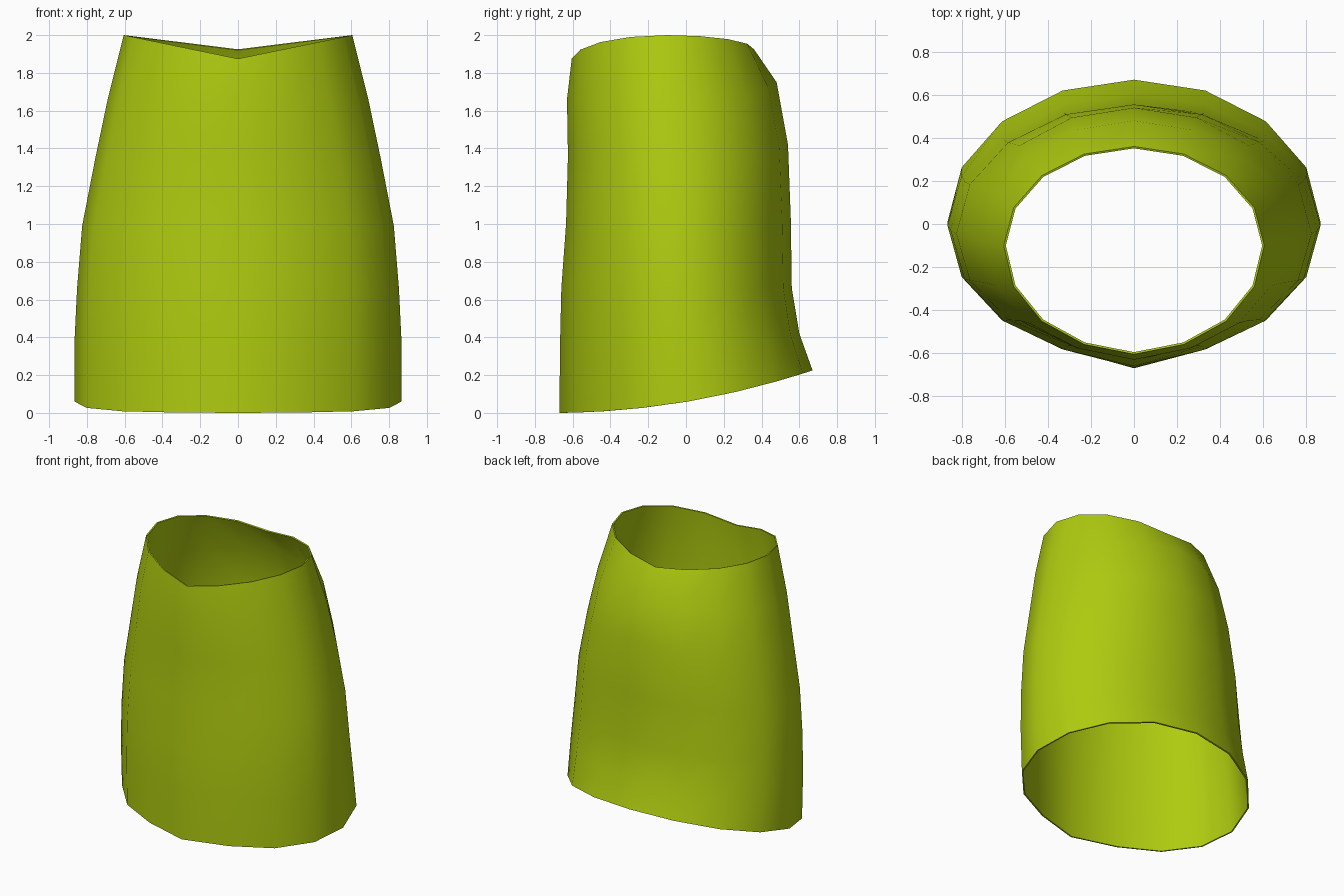
import bpy
import bmesh
import math

cube = bpy.data.objects.get("Cube")
if cube:
    bpy.data.objects.remove(cube, do_unlink=True)

# Lime cloth material
lime = (0.43, 0.60, 0.005, 1.0)
mat = bpy.data.materials.new("lime_cloth")
mat.use_nodes = True
mat.diffuse_color = lime
bsdf = next(n for n in mat.node_tree.nodes if n.type == "BSDF_PRINCIPLED")
bsdf.inputs["Base Color"].default_value = lime
bsdf.inputs["Roughness"].default_value = 0.8

SIDES = 16
# Rings from hem to waist: half width, front y, back y, front z, side z, back z
RINGS = [
    (0.866, -0.67, 0.67, 0.00, 0.06, 0.225),
    (0.866, -0.667, 0.60, 0.36, 0.37, 0.42),
    (0.852, -0.66, 0.56, 0.66, 0.66, 0.66),
    (0.825, -0.635, 0.555, 1.00, 0.99, 1.02),
    (0.755, -0.625, 0.54, 1.36, 1.35, 1.42),
    (0.690, -0.63, 0.48, 1.66, 1.66, 1.75),
    (0.605, -0.605, 0.36, 1.875, 2.00, 1.925),
]


def ring_point(t, i, ring):
    """Point i of a ring, t running from hem (0) to waist (1)."""
    half, yf, yb, zf, zs, zb = ring
    a = 2 * math.pi * i / SIDES
    c, s = math.cos(a), math.sin(a)
    yc = 0.01 - 0.11 * t
    reach = yb - yc if s > 0 else yc - yf
    # The front of the hem comes to a slight point
    if s < 0 and abs(c) > 0.01:
        s *= 0.935 + 0.05 * t
    # The hem curves smoothly, the waist rises straight to the sides
    curve = zs + (zb - zf) / 2 * s + ((zb + zf) / 2 - zs) * s * s
    straight = zs + ((zb if s > 0 else zf) - zs) * (1 - abs(c))
    return (half * c, yc + reach * s, curve + (straight - curve) * t)


# Skirt tube
bm = bmesh.new()
last = len(RINGS) - 1
loops = [[bm.verts.new(ring_point(k / last, i, ring)) for i in range(SIDES)]
         for k, ring in enumerate(RINGS)]
for low, high in zip(loops, loops[1:]):
    for i in range(SIDES):
        j = (i + 1) % SIDES
        bm.faces.new((low[i], low[j], high[j], high[i]))
mesh = bpy.data.meshes.new("skirt")
bm.to_mesh(mesh)
bm.free()
mesh.materials.append(mat)
skirt = bpy.data.objects.new("skirt", mesh)
bpy.context.collection.objects.link(skirt)

# Thin cloth thickness, inward
solid = skirt.modifiers.new("cloth_thickness", "SOLIDIFY")
solid.thickness = 0.01
solid.offset = -1

bpy.ops.object.select_all(action="DESELECT")
skirt.select_set(True)
bpy.context.view_layer.objects.active = skirt
bpy.ops.object.modifier_apply(modifier=solid.name)
bpy.ops.object.shade_smooth_by_angle(angle=math.radians(50))
